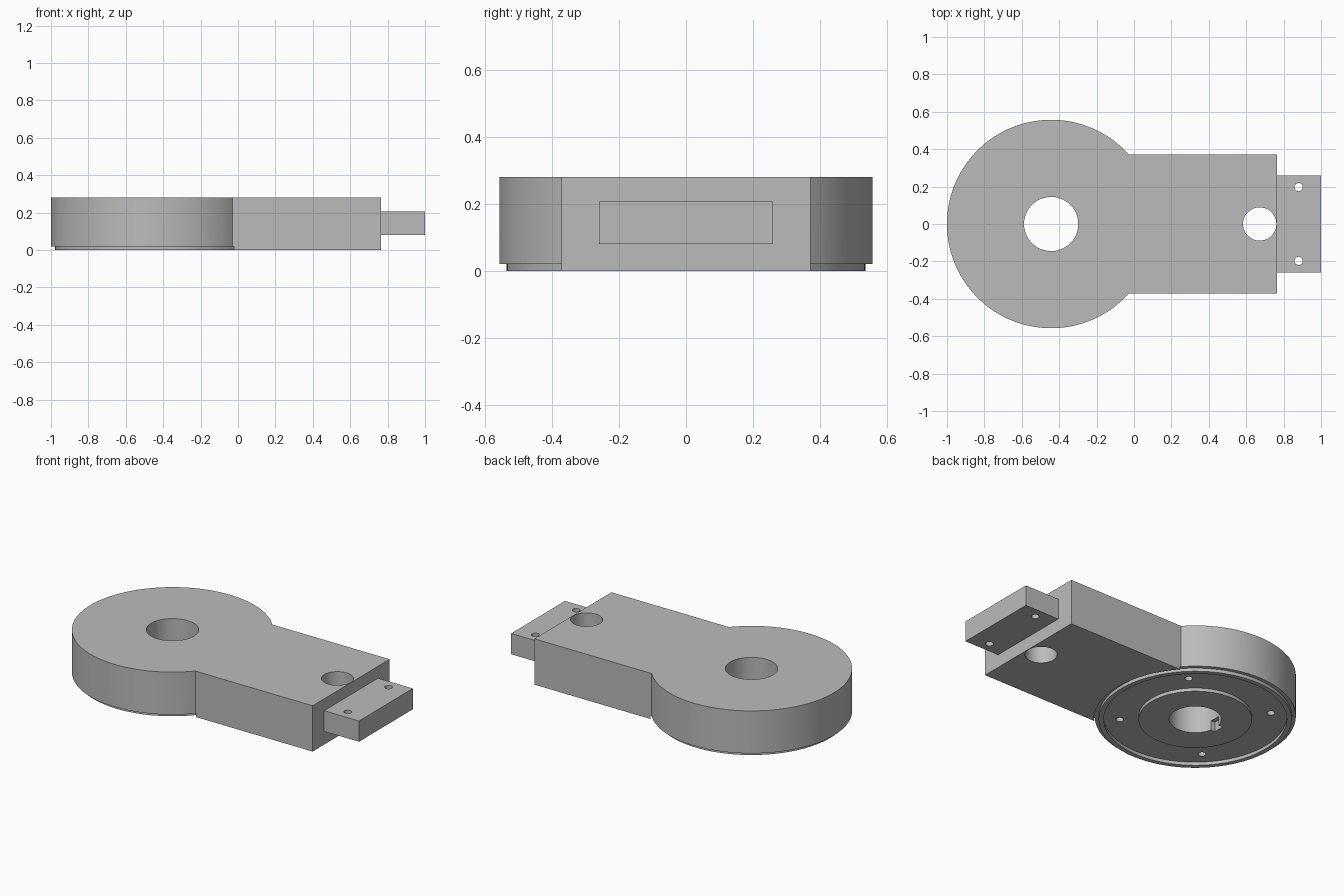
import bpy, bmesh, math
from mathutils import Matrix, Vector

if "Cube" in bpy.data.objects:
    bpy.data.objects.remove(bpy.data.objects["Cube"])

HUB = -0.443      # x of the round end's axis
DISC_R = 0.557
ARM_HALF = 0.372
ARM_END = 0.765
HEIGHT = 0.28
STEP = 0.02       # depth of the underside grooves

grey = bpy.data.materials.new("machined_grey")
grey.use_nodes = True
colour = (0.5, 0.5, 0.5, 1)
grey.diffuse_color = colour
grey.node_tree.nodes["Principled BSDF"].inputs["Base Color"].default_value = colour


def finish(name, bm):
    bmesh.ops.recalc_face_normals(bm, faces=bm.faces)
    mesh = bpy.data.meshes.new(name)
    bm.to_mesh(mesh)
    bm.free()
    mesh.materials.append(grey)
    obj = bpy.data.objects.new(name, mesh)
    bpy.context.collection.objects.link(obj)
    return obj


def prism(name, outline, z0, z1):
    bm = bmesh.new()
    face = bm.faces.new([bm.verts.new((x, y, z0)) for x, y in outline])
    new = bmesh.ops.extrude_face_region(bm, geom=[face])["geom"]
    top = [v for v in new if isinstance(v, bmesh.types.BMVert)]
    bmesh.ops.translate(bm, verts=top, vec=(0, 0, z1 - z0))
    return finish(name, bm)


def box(name, x0, x1, half_y, z0, z1):
    return prism(name, [(x0, -half_y), (x1, -half_y), (x1, half_y), (x0, half_y)], z0, z1)


def arc(x, y, r, start, end, n):
    step = (end - start) / n
    return [(x + r * math.cos(start + i * step), y + r * math.sin(start + i * step))
            for i in range(n + 1)]


def cylinder(name, x, y, r, z0, z1, n=96):
    return prism(name, arc(x, y, r, 0, math.tau, n)[:-1], z0, z1)


def tube(name, r_in, r_out, z0, z1, n=128):
    # Rectangular section swept around the round end's axis
    bm = bmesh.new()
    loops = []
    for r, z in ((r_in, z0), (r_out, z0), (r_out, z1), (r_in, z1)):
        loops.append([bm.verts.new((x, y, z)) for x, y in arc(HUB, 0, r, 0, math.tau, n)[:-1]])
    for a in range(4):
        p, q = loops[a], loops[(a + 1) % 4]
        for i in range(n):
            j = (i + 1) % n
            bm.faces.new((p[i], p[j], q[j], q[i]))
    return finish(name, bm)


def cut(target, cutter):
    mod = target.modifiers.new("cut", "BOOLEAN")
    mod.operation = "DIFFERENCE"
    mod.solver = "EXACT"
    mod.object = cutter
    bpy.context.view_layer.objects.active = target
    bpy.ops.object.modifier_apply(modifier=mod.name)
    bpy.data.objects.remove(cutter)


# Keyhole-shaped body: round end plus straight arm
corner = math.asin(ARM_HALF / DISC_R)
outline = arc(HUB, 0, DISC_R, corner, math.tau - corner, 128)
outline += [(ARM_END, -ARM_HALF), (ARM_END, ARM_HALF)]
body = prism("body", outline, 0, HEIGHT)

# Underside: clearance step around the rim, recess between rim and hub
cut(body, tube("rim_step", 0.535, 0.562, -0.1, STEP))
cut(body, tube("face_recess", 0.314, 0.507, -0.1, STEP))

# Shaft bore with a short keyway, and the hole near the arm end
cut(body, cylinder("bore", HUB, 0, 0.145, -0.1, 0.4))
cut(body, box("keyway", HUB - 0.17, HUB - 0.1, 0.034, -0.1, 0.06))
cut(body, cylinder("arm_hole", 0.672, 0, 0.089, -0.1, 0.4, 64))

# Four blind screw holes in the recess
for sx in (-1, 1):
    for sy in (-1, 1):
        cut(body, cylinder("screw_hole", HUB + sx * 0.297, sy * 0.297, 0.022, -0.1, 0.12, 32))

# Mounting tab with two through holes
tab = box("mounting_tab", ARM_END, 1.0, 0.26, 0.08, 0.207)
for sy in (-1, 1):
    cut(tab, cylinder("tab_hole", 0.88, sy * 0.197, 0.022, -0.1, 0.4, 32))

# Smooth round walls, sharp edges
bpy.ops.object.select_all(action="DESELECT")
for obj in (body, tab):
    obj.select_set(True)
bpy.context.view_layer.objects.active = body
bpy.ops.object.shade_smooth_by_angle(angle=math.radians(30))
